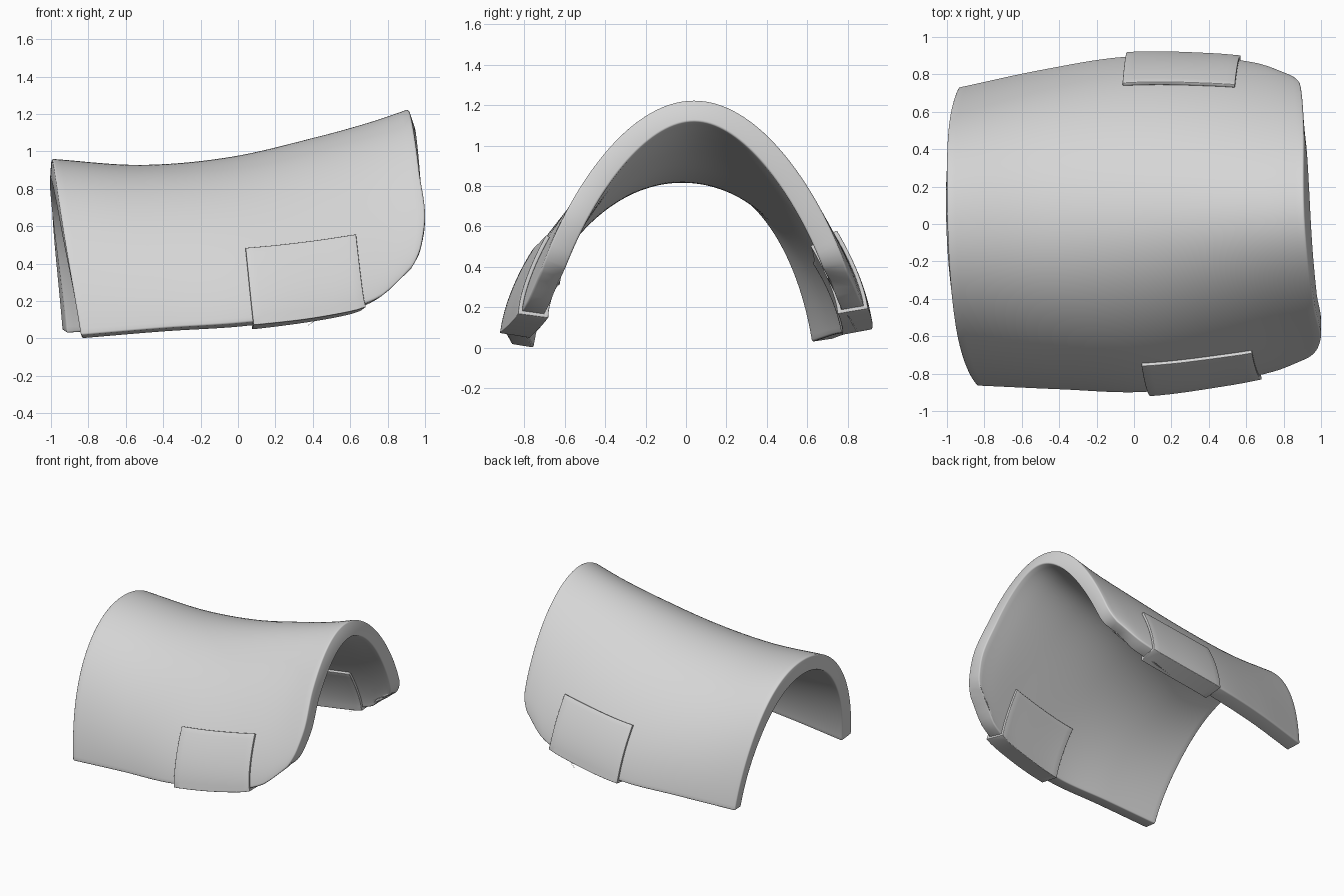
import bpy
from mathutils import Vector

if "Cube" in bpy.data.objects:
    bpy.data.objects.remove(bpy.data.objects["Cube"])

THICK = 0.112


def curve(keys, vals, k):
    """Smooth cubic interpolation through key/value pairs."""
    n = len(keys)
    i = 0
    while i < n - 2 and k > keys[i + 1]:
        i += 1

    def slope(j):
        a, b = max(j - 1, 0), min(j + 1, n - 1)
        return (vals[b] - vals[a]) / (keys[b] - keys[a])
    h = keys[i + 1] - keys[i]
    s = (k - keys[i]) / h
    return ((2*s**3 - 3*s**2 + 1) * vals[i] + (s**3 - 2*s**2 + s) * h * slope(i)
            + (3*s**2 - 2*s**3) * vals[i + 1] + (s**3 - s**2) * h * slope(i + 1))


# Arch section settings along the length (t = 0 left end, 1 right end)
T = [0, .25, .5, .75, .9, 1]
FRONT_Y = [-.865, -.885, -.9, -.845, -.79, -.72]
FRONT_Z = [.018, .055, .085, .14, .215, .37]
BACK_Y = [.73, .825, .895, .892, .863, .80]
BACK_Z = [.045, .08, .105, .17, .24, .37]
TOP_Y = [-.03, -.02, 0, .02, .03, .04]
TOP_Z = [.96, .928, .97, 1.08, 1.16, 1.225]
LEAN = [.07, .06, .06, .06, .07, .08]
RISE = [.44, .40, .37, .34, .31, .27]
ROUND = [.47, .46, .45, .42, .40, .38]


def x_ends(v):
    """Left and right end of the shell (v = -1 front edge, 0 ridge, 1 back edge)."""
    left = curve([-1, -.5, 0, .5, 1], [-.84, -.945, -.995, -.993, -.94], v)
    right = curve([-1, -.93, -.85, -.7, -.5, 0, .5, .85, .93, 1],
                  [.925, .958, .983, 1, .968, .91, .907, .89, .868, .83], v)
    return left, right


def surf(t, v):
    side = -1 if v < 0 else 1
    s = 1 - abs(v)
    ye = curve(T, FRONT_Y if side < 0 else BACK_Y, t)
    ze = curve(T, FRONT_Z if side < 0 else BACK_Z, t)
    yt, zt = curve(T, TOP_Y, t), curve(T, TOP_Z, t)
    p = [(ye, ze), (ye - side * curve(T, LEAN, t), ze + curve(T, RISE, t)),
         (yt + side * curve(T, ROUND, t), zt), (yt, zt)]
    w = [(1 - s)**3, 3 * s * (1 - s)**2, 3 * s * s * (1 - s), s**3]
    a, b = x_ends(v)
    return Vector((a + (b - a) * t, sum(k * q[0] for k, q in zip(w, p)),
                   sum(k * q[1] for k, q in zip(w, p))))


def normal(t, v):
    e = .004
    dt = surf(min(t + e, 1), v) - surf(max(t - e, 0), v)
    dv = surf(t, min(v + e, 1)) - surf(t, max(v - e, -1))
    return dt.cross(dv).normalized()


mat = bpy.data.materials.new("light grey")
mat.diffuse_color = (.67, .67, .67, 1)
mat.use_nodes = True
mat.node_tree.nodes["Principled BSDF"].inputs["Base Color"].default_value = mat.diffuse_color


def build(name, rows, thickness, offset, bevel, flip=False):
    """Grid of points turned into a thick, softly bevelled sheet."""
    n = len(rows[0])
    faces = []
    for i in range(len(rows) - 1):
        for j in range(n - 1):
            f = [i*n + j, (i+1)*n + j, (i+1)*n + j + 1, i*n + j + 1]
            faces.append(f[::-1] if flip else f)
    me = bpy.data.meshes.new(name)
    me.from_pydata([p for r in rows for p in r], [], faces)
    me.materials.append(mat)
    ob = bpy.data.objects.new(name, me)
    bpy.context.collection.objects.link(ob)
    so = ob.modifiers.new("thickness", 'SOLIDIFY')
    so.thickness, so.offset, so.use_even_offset = thickness, offset, True
    be = ob.modifiers.new("soft edges", 'BEVEL')
    be.width, be.segments, be.limit_method, be.angle_limit = bevel, 3, 'ANGLE', .8
    be.use_clamp_overlap = False
    bpy.ops.object.select_all(action='DESELECT')
    ob.select_set(True)
    bpy.context.view_layer.objects.active = ob
    bpy.ops.object.shade_smooth_by_angle(angle=.75)
    return ob


# Arched shell
NT, NV = 44, 80
build("arched_shell",
      [[surf(i / NT, -1 + 2 * j / NV) for j in range(NV + 1)] for i in range(NT + 1)],
      THICK, -1, .01)


# Folded clips wrapped around the two lower edges
def clip(name, side, bottom, top):
    rows, n, high = [], 12, .67
    for i in range(n + 1):
        outer, inner = [], []
        for j in range(n + 1):
            k = j / n                      # 0 at clip top, 1 at shell edge
            v = side * (high + (1 - high) * k)
            x0 = top[0] + (bottom[0] - top[0]) * k
            x1 = top[1] + (bottom[1] - top[1]) * k
            a, b = x_ends(v)
            t = (x0 + (x1 - x0) * i / n - a) / (b - a)
            p = surf(t, v)
            outer.append(p)
            inner.append(p - normal(t, v) * THICK)
        rows.append(outer + inner[::-1])
    build(name, rows, .02, 1, .004, flip=side < 0)


clip("front_clip", -1, (.08, .675), (.04, .63))
clip("back_clip", 1, (-.04, .565), (-.06, .54))
